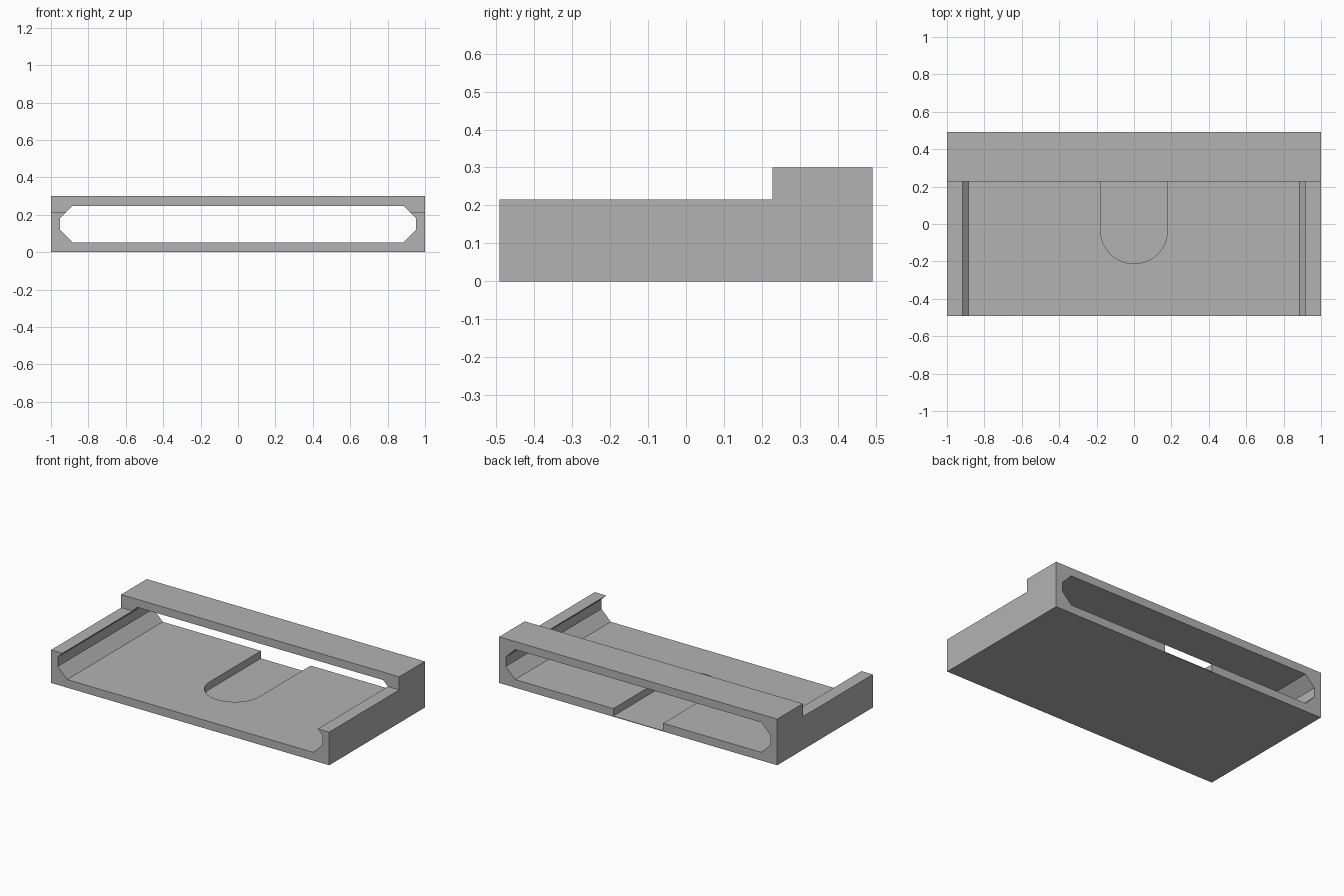
import bpy
import bmesh
import math
from mathutils import Vector

if "Cube" in bpy.data.objects:
    bpy.data.objects.remove(bpy.data.objects["Cube"])

HALF_X, HALF_Y = 1.0, 0.491      # footprint
LOW, HIGH = 0.215, 0.30          # side rail and bridge heights
BRIDGE_Y = 0.228                 # front face of the bridge
FLOOR, CEIL = 0.053, 0.248       # tunnel floor and ceiling
TUNNEL_X, CHAMFER = 0.952, 0.067
SLOT_R, SLOT_Y, SLOT_Z = 0.179, -0.033, 0.004


def prism(name, points, travel):
    """Extrude a closed outline along a vector."""
    mesh = bpy.data.meshes.new(name)
    bm = bmesh.new()
    face = bm.faces.new([bm.verts.new(p) for p in points])
    out = bmesh.ops.extrude_face_region(bm, geom=[face])
    verts = [g for g in out["geom"] if isinstance(g, bmesh.types.BMVert)]
    bmesh.ops.translate(bm, verts=verts, vec=Vector(travel))
    bmesh.ops.recalc_face_normals(bm, faces=bm.faces)
    bm.to_mesh(mesh)
    bm.free()
    obj = bpy.data.objects.new(name, mesh)
    bpy.context.collection.objects.link(obj)
    return obj


def cut(target, cutter):
    """Subtract a cutter and discard it."""
    mod = target.modifiers.new("cut", 'BOOLEAN')
    mod.operation = 'DIFFERENCE'
    mod.solver = 'EXACT'
    mod.object = cutter
    bpy.context.view_layer.objects.active = target
    bpy.ops.object.modifier_apply(modifier=mod.name)
    bpy.data.objects.remove(cutter)


# Tray body: stepped side outline, low rails in front and a tall bridge behind
side = [(-HALF_Y, 0), (HALF_Y, 0), (HALF_Y, HIGH), (BRIDGE_Y, HIGH),
        (BRIDGE_Y, LOW), (-HALF_Y, LOW)]
body = prism("tray_body", [(-HALF_X, y, z) for y, z in side], (2 * HALF_X, 0, 0))

# Chamfered tunnel from front to back, open above between the rails
half = [(TUNNEL_X - CHAMFER, FLOOR), (TUNNEL_X, FLOOR + CHAMFER),
        (TUNNEL_X, CEIL - CHAMFER), (TUNNEL_X - CHAMFER, CEIL)]
outline = half + [(-x, z) for x, z in reversed(half)]
cut(body, prism("tunnel_cutter", [(x, -1, z) for x, z in outline], (0, 2, 0)))

# Round-ended slot sunk in the floor and open at the back
STEPS = 32
arc = [(SLOT_R * math.cos(math.pi * (1 + i / STEPS)),
        SLOT_Y + SLOT_R * math.sin(math.pi * (1 + i / STEPS))) for i in range(STEPS + 1)]
slot = arc + [(SLOT_R, 1), (-SLOT_R, 1)]
cut(body, prism("slot_cutter", [(x, y, SLOT_Z) for x, y in slot], (0, 0, 0.1)))

# Single grey finish
grey = bpy.data.materials.new("grey")
grey.diffuse_color = (0.45, 0.45, 0.45, 1)
grey.use_nodes = True
grey.node_tree.nodes["Principled BSDF"].inputs["Base Color"].default_value = grey.diffuse_color
body.data.materials.clear()
body.data.materials.append(grey)

bpy.ops.object.select_all(action='DESELECT')
body.select_set(True)
bpy.context.view_layer.objects.active = body
bpy.ops.object.shade_smooth_by_angle(angle=math.radians(30))
